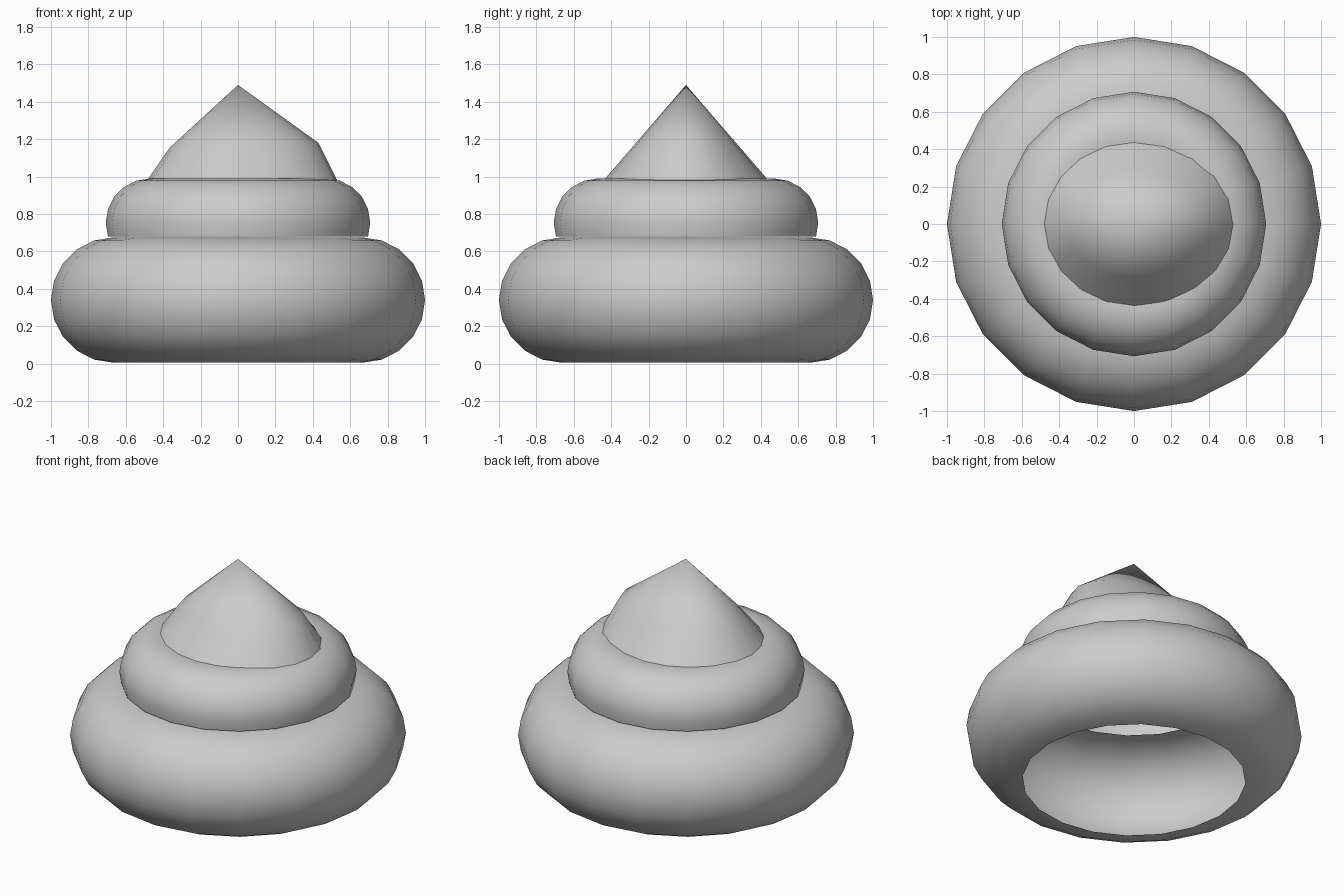
import bpy, bmesh
from math import sin, cos, pi, radians

if "Cube" in bpy.data.objects:
    bpy.data.objects.remove(bpy.data.objects["Cube"])

SIDES = 20


def skin(name, rings, apex=None):
    """Bridge a stack of closed rings, optionally closed by an apex point."""
    bm = bmesh.new()
    loops = [[bm.verts.new(p) for p in ring] for ring in rings]
    for a, b in zip(loops, loops[1:]):
        for i in range(SIDES):
            j = (i + 1) % SIDES
            bm.faces.new((a[i], a[j], b[j], b[i]))
    if apex:
        tip = bm.verts.new(apex)
        top = loops[-1]
        for i in range(SIDES):
            bm.faces.new((top[i], top[(i + 1) % SIDES], tip))
    mesh = bpy.data.meshes.new(name)
    bm.to_mesh(mesh)
    bm.free()
    for f in mesh.polygons:
        f.use_smooth = True
    obj = bpy.data.objects.new(name, mesh)
    bpy.context.collection.objects.link(obj)
    return obj


def circle(r, z):
    return [(r * cos(2 * pi * i / SIDES), r * sin(2 * pi * i / SIDES), z)
            for i in range(SIDES)]


def tier(name, major, minor, height, start, end):
    """Open outer half of a ring, swept between two profile angles."""
    steps = [start] + [a for a in range(-90, 109, 18) if start < a < end] + [end]
    return skin(name, [circle(major + minor * cos(radians(a)),
                              height + minor * sin(radians(a))) for a in steps])


# Two stacked open tiers
tier("lower_tier", 0.665, 0.335, 0.34, -90, 96)
tier("upper_tier", 0.47, 0.237, 0.753, -18, 108)


# Lopsided pointed top: bulges along x, straight-sided along y
def oval(right, left, side, z_right, z_left, z_side):
    pts = []
    for i in range(SIDES):
        c, s = cos(2 * pi * i / SIDES), sin(2 * pi * i / SIDES)
        rx, zx = (right, z_right) if c >= 0 else (left, z_left)
        w = c * c
        pts.append((rx * c, side * s, zx * w + z_side * (1 - w)))
    return pts


skin("pointed_top",
     [oval(0.555, 0.52, 0.483, 0.93, 0.93, 0.93),
      oval(0.43, 0.365, 0.285, 1.18, 1.155, 1.16)],
     apex=(0, 0, 1.49))
